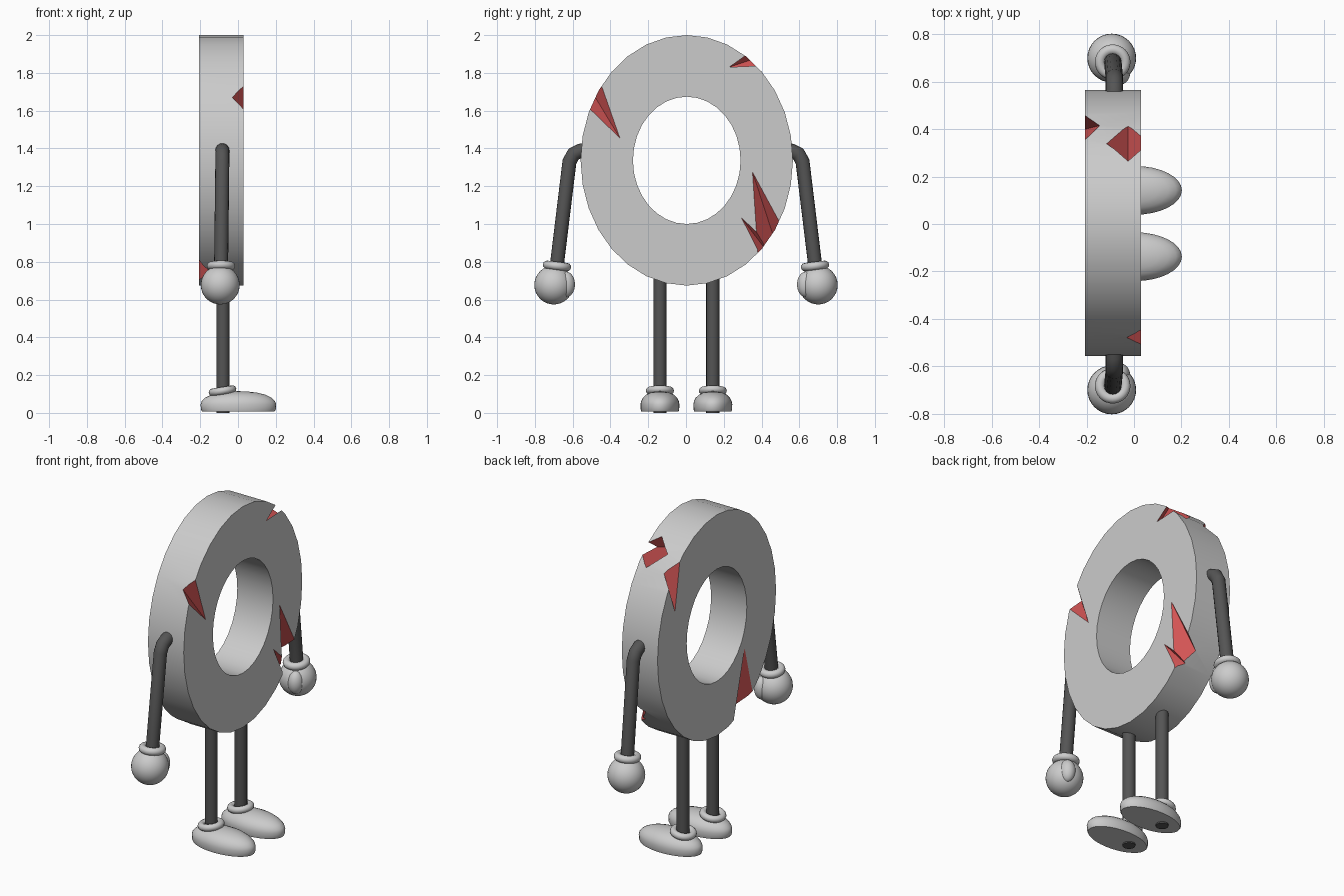
import bpy, bmesh, math
from mathutils import Vector, Matrix

if "Cube" in bpy.data.objects:
    bpy.data.objects.remove(bpy.data.objects["Cube"])


def material(name, col):
    m = bpy.data.materials.new(name)
    m.diffuse_color = (*col, 1)
    m.use_nodes = True
    m.node_tree.nodes["Principled BSDF"].inputs["Base Color"].default_value = m.diffuse_color
    return m


RED = material("red_inside", (0.65, 0.09, 0.09))
DARK = material("dark_grey", (0.09, 0.09, 0.09))


def finish(bm, name, mats=(), angle=35):
    bmesh.ops.recalc_face_normals(bm, faces=bm.faces)
    me = bpy.data.meshes.new(name)
    bm.to_mesh(me)
    bm.free()
    ob = bpy.data.objects.new(name, me)
    bpy.context.collection.objects.link(ob)
    for m in mats:
        me.materials.append(m)
    smooth(ob, angle)
    return ob


def smooth(ob, angle=35):
    bpy.ops.object.select_all(action='DESELECT')
    ob.select_set(True)
    bpy.context.view_layer.objects.active = ob
    bpy.ops.object.shade_smooth_by_angle(angle=math.radians(angle))


def lathe(name, profile, matrix, mats=(), closed=False, steps=32):
    """Spin an (r, z) profile round z, then place it with a matrix."""
    bm = bmesh.new()
    vs = [bm.verts.new((r, 0, z)) for r, z in profile]
    es = [bm.edges.new(p) for p in zip(vs, vs[1:])]
    if closed:
        es.append(bm.edges.new((vs[-1], vs[0])))
    bmesh.ops.spin(bm, geom=vs + es, cent=(0, 0, 0), axis=(0, 0, 1),
                   angle=math.tau, steps=steps, use_duplicate=False)
    bmesh.ops.remove_doubles(bm, verts=bm.verts, dist=1e-5)
    bm.transform(matrix)
    return finish(bm, name, mats)


def torus(name, loc, rot, major, minor):
    prof = [(major + minor * math.cos(a * math.tau / 12), minor * math.sin(a * math.tau / 12))
            for a in range(12)]
    return lathe(name, prof, Matrix.Translation(loc) @ rot, closed=True)


def ball(name, loc, radii):
    bm = bmesh.new()
    bmesh.ops.create_uvsphere(bm, u_segments=32, v_segments=16, radius=1,
                              matrix=Matrix.LocRotScale(loc, None, radii))
    return finish(bm, name)


def tube(name, pts, r, sides=16):
    """Mitred round tube along a path in the yz plane."""
    bm = bmesh.new()
    pts = [Vector(p) for p in pts]
    rings = []
    for i, p in enumerate(pts):
        d0 = (p - pts[i - 1]).normalized() if i else (pts[1] - p).normalized()
        d1 = (pts[i + 1] - p).normalized() if i < len(pts) - 1 else d0
        t = (d0 + d1).normalized()
        side = t.cross(Vector((1, 0, 0))).normalized() / t.dot(d0)
        rings.append([bm.verts.new(p + r * (math.cos(a) * Vector((1, 0, 0)) + math.sin(a) * side))
                      for a in (k * math.tau / sides for k in range(sides))])
    for a, b in zip(rings, rings[1:]):
        for k in range(sides):
            j = (k + 1) % sides
            bm.faces.new((a[k], a[j], b[j], b[k]))
    bm.faces.new(rings[0])
    bm.faces.new(rings[-1])
    return finish(bm, name, [DARK])


# Oval ring body
bm = bmesh.new()
N = 32
loops = []
for x, ry, rz in ((-0.207, .562, .663), (.03, .562, .663), (.03, .285, .337), (-0.207, .285, .337)):
    loops.append([bm.verts.new((x, .004 + ry * math.cos(k * math.tau / N), 1.337 + rz * math.sin(k * math.tau / N)))
                  for k in range(N)])
for i in range(4):
    a, b = loops[i], loops[(i + 1) % 4]
    for k in range(N):
        j = (k + 1) % N
        bm.faces.new((a[k], a[j], b[j], b[k]))
body = finish(bm, "ring_body", [None, RED])


# Wedge-shaped cracks cut out of the body
def crack(tip, base):
    tip = Vector(tip)
    bm = bmesh.new()
    bm.verts.new(tip)
    for p in base:
        bm.verts.new(tip + 1.6 * (Vector(p) - tip))
    bmesh.ops.convex_hull(bm, input=bm.verts)
    for f in bm.faces:
        f.material_index = 1
    cut = finish(bm, "crack_cutter", [None, RED], 0)
    cut.hide_render = True
    mod = body.modifiers.new("crack", 'BOOLEAN')
    mod.operation = 'DIFFERENCE'
    mod.solver = 'EXACT'
    mod.object = cut
    bpy.ops.object.select_all(action='DESELECT')
    body.select_set(True)
    bpy.context.view_layer.objects.active = body
    bpy.ops.object.modifier_apply(modifier=mod.name)
    bpy.data.objects.remove(cut)


def face_crack(x, tip, a, b, deep):
    """Crack that opens on a flat side; 'deep' is its innermost rim point."""
    deep = Vector(deep)
    t, a, b = [deep + 1.15 * (Vector((x, *p)) - deep) for p in (tip, a, b)]
    crack(t, (a, b, deep))


face_crack(.03, (-.35, 1.455), (-.51, 1.61), (-.45, 1.74), (-.03, -.48, 1.67))
face_crack(.03, (.352, 1.275), (.49, 1.02), (.38, .85), (-.05, .455, .96))
face_crack(.03, (.294, 1.032), (.384, .855), (.43, .905), (-.02, .41, .88))
face_crack(-.207, (.40, 1.57), (.456, 1.72), (.355, 1.85), (-.145, .415, 1.785))
face_crack(-.207, (-.26, 1.10), (-.335, .807), (-.155, .70), (-.15, -.25, .745))
crack((-.025, .06, 1.775), [(-.115, .337, 1.866), (-.025, .409, 1.79), (.065, .337, 1.866), (-.025, .265, 1.92)])
smooth(body, 30)

# Limbs, mirrored left and right
foot_profile = [(0, .008), (.96, .008), (.99, .018), (1, .045), (.97, .062), (.88, .08),
                (.72, .096), (.5, .107), (.25, .113), (0, .115)]
for s, side in ((-1, "left"), (1, "right")):
    tube(side + "_arm", [(-.083, s * .49, 1.40), (-.083, s * .56, 1.388), (-.083, s * .595, 1.37),
                         (-.083, s * .617, 1.33), (-.09, s * .69, .73)], .037)
    torus(side + "_cuff", (-.09, s * .683, .778), Matrix.Rotation(s * .12, 4, 'X'), .053, .022)
    ball(side + "_hand", (-.094, s * .70, .677), (.103, .103, .103))
    ball(side + "_thumb", (-.06, s * .635, .68), (.043, .047, .068))
    y = s * .14 + .002
    tube(side + "_leg", [(-.08, y, 0), (-.08, y, .74)], .035)
    torus(side + "_ankle_cuff", (-.082, y, .117), Matrix.Rotation(-.16, 4, 'Y'), .054, .02)
    lathe(side + "_foot", foot_profile, Matrix.Translation((.002, y, 0)) @ Matrix.Diagonal((.2, .103, 1, 1)))
